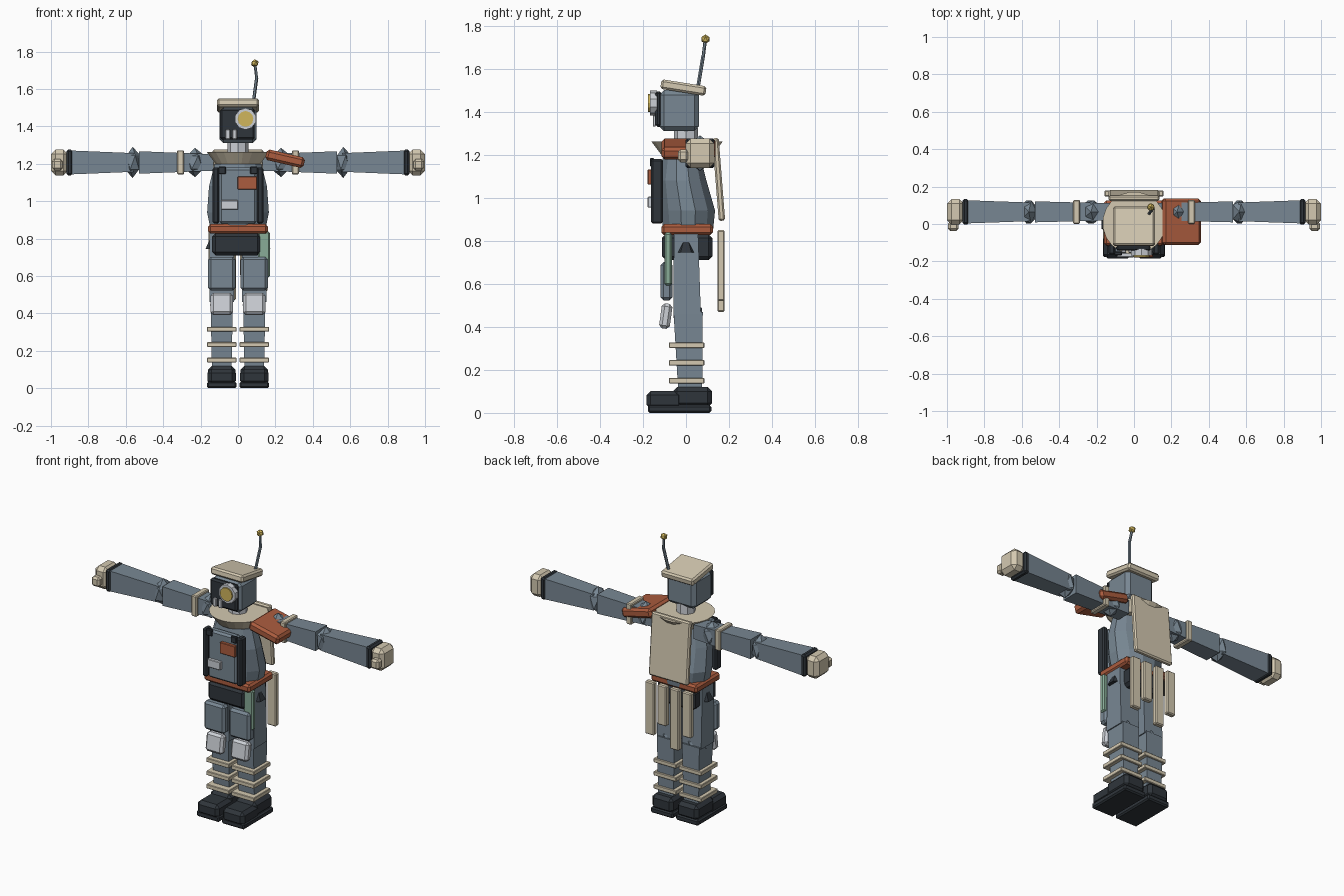
import bpy, bmesh, math
from mathutils import Vector, Matrix, Euler

cube = bpy.data.objects.get("Cube")
if cube:
    bpy.data.objects.remove(cube, do_unlink=True)


def material(name, rgb):
    lin = [((c / 255 + 0.055) / 1.055) ** 2.4 for c in rgb] + [1.0]
    m = bpy.data.materials.new(name)
    m.use_nodes = True
    m.diffuse_color = lin
    m.node_tree.nodes["Principled BSDF"].inputs["Base Color"].default_value = lin
    return m


STEEL = material("blue_grey", (120, 135, 147))
DARK = material("charcoal", (47, 53, 59))
TAN = material("canvas_tan", (212, 201, 177))
RUST = material("rust_orange", (171, 92, 62))
PALE = material("pale_grey", (204, 208, 214))
GOLD = material("dull_gold", (208, 182, 92))
GREEN = material("bottle_green", (136, 172, 151))


def finish(name, bm, mat):
    bmesh.ops.recalc_face_normals(bm, faces=bm.faces)
    me = bpy.data.meshes.new(name)
    bm.to_mesh(me)
    bm.free()
    me.materials.append(mat)
    ob = bpy.data.objects.new(name, me)
    bpy.context.collection.objects.link(ob)
    return ob


def box(name, mat, loc, size, bevel=0.01, rot=(0, 0, 0)):
    """Chamfered box; rot in degrees."""
    bm = bmesh.new()
    bmesh.ops.create_cube(bm, size=1)
    bmesh.ops.scale(bm, vec=size, verts=bm.verts)
    if bevel:
        bmesh.ops.bevel(bm, geom=bm.edges[:], offset=bevel, segments=1, affect='EDGES')
    ob = finish(name, bm, mat)
    ob.location = loc
    ob.rotation_euler = Euler([math.radians(a) for a in rot])
    return ob


def loft(name, mat, rings, sides, along_x=0):
    """Stack of elliptical rings (height, offset y, rx, ry); along_x lays it sideways."""
    bm = bmesh.new()
    k = 1 / math.cos(math.pi / sides)
    loops = []
    for h, cy, rx, ry in rings:
        loop = []
        for i in range(sides):
            a = 2 * math.pi * (i + 0.5) / sides
            p = (rx * k * math.cos(a), cy + ry * k * math.sin(a), h)
            loop.append(bm.verts.new((along_x * h, p[1], p[0]) if along_x else p))
        loops.append(loop)
    for low, high in zip(loops, loops[1:]):
        for i in range(sides):
            j = (i + 1) % sides
            bm.faces.new((low[i], low[j], high[j], high[i]))
    bm.faces.new(loops[0])
    bm.faces.new(loops[-1])
    return finish(name, bm, mat)


def rod(name, mat, a, b, r, sides=8, r2=None):
    """Cylinder or cone between two points."""
    a, b = Vector(a), Vector(b)
    bm = bmesh.new()
    m = Matrix.Translation((a + b) / 2) @ (b - a).to_track_quat('Z', 'Y').to_matrix().to_4x4()
    bmesh.ops.create_cone(bm, cap_ends=True, segments=sides, radius1=r,
                          radius2=r if r2 is None else r2, depth=(b - a).length, matrix=m)
    return finish(name, bm, mat)


def joint(name, mat, loc, size):
    bm = bmesh.new()
    bmesh.ops.create_icosphere(bm, subdivisions=1, radius=1)
    bmesh.ops.scale(bm, vec=size, verts=bm.verts)
    ob = finish(name, bm, mat)
    ob.location = loc
    return ob


# Head
box("head", STEEL, (0, -0.032, 1.405), (0.2, 0.185, 0.19), 0.022)
box("face_plate", DARK, (-0.003, -0.128, 1.412), (0.185, 0.03, 0.165), 0.01)
rod("eye_ring", PALE, (0.04, -0.135, 1.44), (0.04, -0.168, 1.44), 0.058, 10)
rod("eye_lens", GOLD, (0.04, -0.16, 1.44), (0.04, -0.176, 1.44), 0.042, 12)
for x in (-0.055, -0.018):
    box("face_vent", PALE, (x, -0.147, 1.357), (0.023, 0.014, 0.052), 0.003)
box("cap", TAN, (0, -0.012, 1.512), (0.225, 0.212, 0.045), 0.01, (-9, 0, 0))
rod("antenna_lower", STEEL, (0.08, 0.055, 1.51), (0.1, 0.08, 1.66), 0.009, 6)
rod("antenna_upper", STEEL, (0.1, 0.08, 1.655), (0.09, 0.09, 1.735), 0.008, 6)
joint("antenna_tip", GOLD, (0.09, 0.09, 1.737), (0.022,) * 3)
rod("neck", PALE, (0, 0.0, 1.22), (0, 0.0, 1.325), 0.055, 8)

# Torso
loft("torso", STEEL, [(0.84, 0.01, 0.145, 0.115), (0.94, 0.01, 0.165, 0.125),
                      (1.08, -0.015, 0.155, 0.11), (1.2, -0.02, 0.125, 0.085)], 12)
loft("collar", TAN, [(1.2, 0.005, 0.12, 0.12), (1.262, 0.005, 0.166, 0.166)], 20)
box("chest_panel", STEEL, (0, -0.133, 1.03), (0.2, 0.05, 0.3), 0.012)
for s in (-1, 1):
    box("chest_strap", DARK, (s * 0.118, -0.135, 1.03), (0.034, 0.055, 0.3), 0.008)
    box("strap_clip", DARK, (s * 0.085, -0.158, 1.165), (0.04, 0.02, 0.04), 0.004)
box("chest_patch", RUST, (0.05, -0.167, 1.097), (0.105, 0.022, 0.07), 0.003)
box("chest_label", PALE, (-0.045, -0.167, 0.98), (0.09, 0.022, 0.05), 0.003)
box("belt", RUST, (0, 0.005, 0.852), (0.32, 0.24, 0.05), 0.012)
box("pelvis", DARK, (-0.008, 0.005, 0.77), (0.26, 0.235, 0.12), 0.018)
box("hip_flask", GREEN, (0.138, -0.083, 0.715), (0.064, 0.034, 0.245), 0.008)

# Back cape
box("cape_panel", TAN, (0, 0.152, 1.085), (0.27, 0.03, 0.385), 0.008, (4.5, 0, 0))
for x, bottom in zip((0.128, 0.043, -0.043, -0.128), (0.52, 0.6, 0.47, 0.57)):
    box("cape_strip", TAN, (x, 0.163, (0.85 + bottom) / 2), (0.062, 0.034, 0.85 - bottom), 0.006)

# Shoulder guard on one side only
box("shoulder_guard", RUST, (0.252, 0.012, 1.227), (0.21, 0.25, 0.058), 0.014, (0, 13, 0))

for s in (-1, 1):
    # Arm
    ax, az = 0.065, 1.207
    joint("shoulder_joint", STEEL, (s * 0.23, ax, az), (0.06, 0.072, 0.078))
    arm = [loft("upper_arm", STEEL, [(0.13, ax, 0.044, 0.046), (0.53, ax, 0.06, 0.056)], 4, s),
           loft("forearm", STEEL, [(0.56, ax, 0.05, 0.05), (0.9, ax, 0.064, 0.062)], 4, s)]
    for part in arm:
        part.location.z = az
    joint("elbow_joint", STEEL, (s * 0.563, ax, az), (0.047, 0.072, 0.083))
    box("arm_band", TAN, (s * 0.307, ax, az), (0.036, 0.128, 0.13), 0.005)
    box("wrist_cuff", DARK, (s * 0.9, ax, az), (0.034, 0.136, 0.138), 0.01)
    box("hand", TAN, (s * 0.955, ax, az), (0.09, 0.135, 0.138), 0.024)
    box("thumb", TAN, (s * 0.966, -0.012, 1.195), (0.056, 0.05, 0.06), 0.012)

    # Leg
    x = s * 0.087
    leg = [loft("thigh", STEEL, [(0.46, 0.005, 0.066, 0.064), (0.84, 0, 0.065, 0.056)], 4),
           loft("shin", STEEL, [(0.08, 0.02, 0.052, 0.055), (0.47, 0.01, 0.06, 0.068)], 4)]
    for part in leg:
        part.location.x = x
    rod("hip_joint", DARK, (s * 0.13, 0, 0.745), (s * 0.13, 0, 0.835), 0.05, 6, 0.005)
    joint("knee_joint", STEEL, (x, 0.008, 0.465), (0.07, 0.078, 0.05))
    box("thigh_plate", STEEL, (x, -0.09, 0.612), (0.145, 0.055, 0.178), 0.014)
    box("knee_pad", PALE, (x, -0.094, 0.45), (0.118, 0.05, 0.117), 0.014, (-8, 0, 0))
    for z in (0.15, 0.233, 0.315):
        box("shin_band", TAN, (x, 0.003, z), (0.157, 0.165, 0.026), 0.003)

    # Boot
    box("boot_sole", DARK, (x, -0.03, 0.018), (0.156, 0.295, 0.036), 0.008)
    box("boot_toe", DARK, (x, -0.1, 0.06), (0.15, 0.168, 0.085), 0.02)
    box("boot_heel", DARK, (x, 0.03, 0.073), (0.145, 0.182, 0.094), 0.02)
